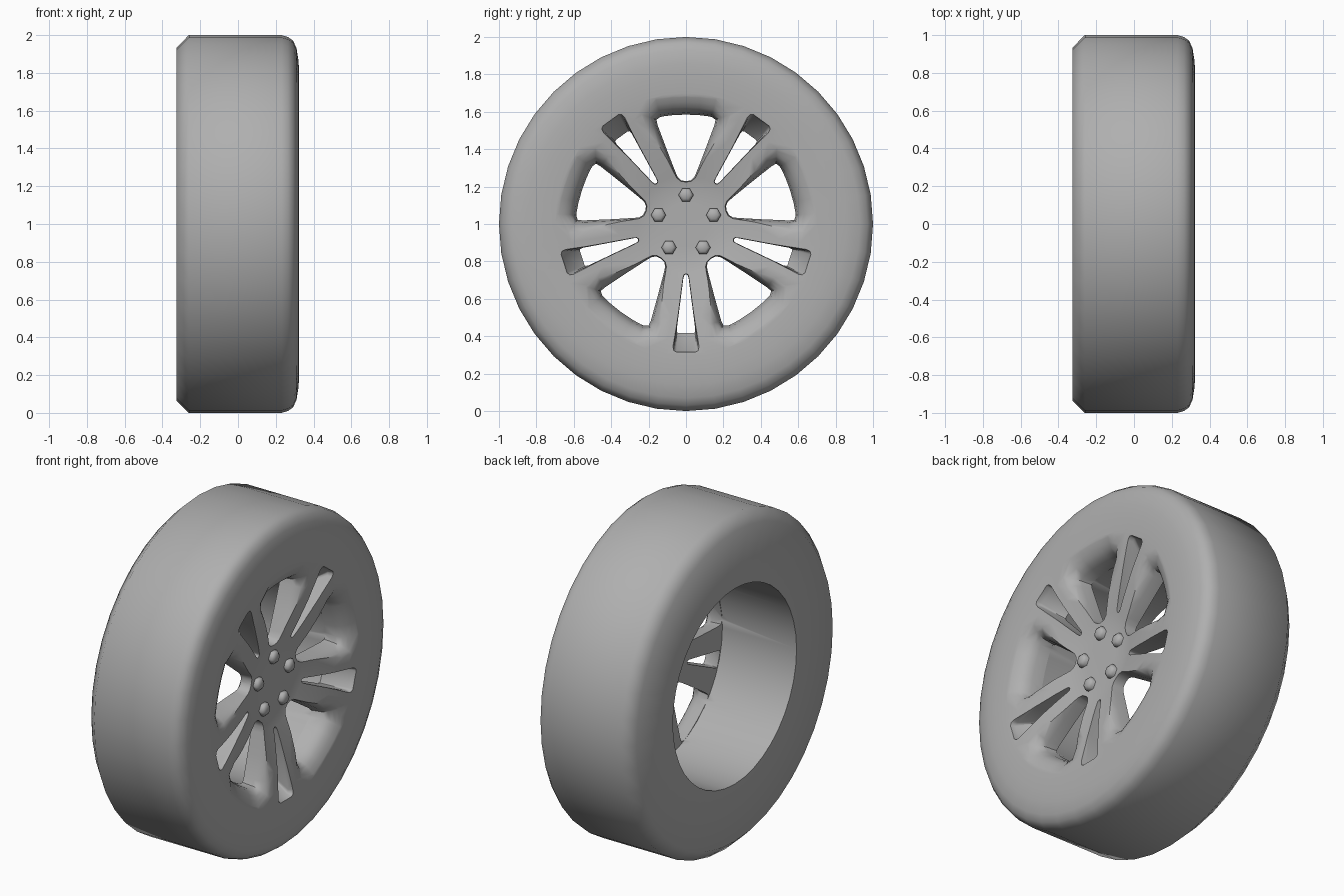
import bpy, bmesh
from math import sin, cos, radians, pi
from mathutils import Vector

if "Cube" in bpy.data.objects:
    bpy.data.objects.remove(bpy.data.objects["Cube"])

CENTRE_Z = 1.0
SEGMENTS = 40

grey = bpy.data.materials.new("dark_grey")
grey.diffuse_color = (0.43, 0.43, 0.43, 1)
grey.use_nodes = True
grey.node_tree.nodes["Principled BSDF"].inputs["Base Color"].default_value = grey.diffuse_color


def new_object(name, bm):
    bmesh.ops.recalc_face_normals(bm, faces=bm.faces)
    mesh = bpy.data.meshes.new(name)
    bm.to_mesh(mesh)
    bm.free()
    mesh.materials.append(grey)
    obj = bpy.data.objects.new(name, mesh)
    bpy.context.collection.objects.link(obj)
    return obj


def smooth(obj, degrees):
    bpy.ops.object.select_all(action='DESELECT')
    obj.select_set(True)
    bpy.context.view_layer.objects.active = obj
    bpy.ops.object.shade_smooth_by_angle(angle=radians(degrees))


def place(x, r, t, angle):
    """Axial x, radial r, tangential t at a given wheel angle."""
    c, s = cos(angle), sin(angle)
    return Vector((x, r * c - t * s, CENTRE_Z + r * s + t * c))


def bridge(bm, a, b):
    n = len(a)
    for i in range(n):
        j = (i + 1) % n
        bm.faces.new(list(dict.fromkeys((a[i], a[j], b[j], b[i]))))


def revolve(name, profile):
    """(x, r) profile around the wheel axis; points at r=0 become poles."""
    bm = bmesh.new()
    rings = []
    for x, r in profile:
        if r == 0:
            rings.append([bm.verts.new(place(x, 0, 0, 0))] * SEGMENTS)
        else:
            rings.append([bm.verts.new(place(x, r, 0, 2 * pi * i / SEGMENTS))
                          for i in range(SEGMENTS)])
    for a, b in zip(rings, rings[1:]):
        bridge(bm, a, b)
    return new_object(name, bm)


def grow(points, d):
    """Offset an outline outward, less so near the hub."""
    out, n = [], len(points)
    for i in range(n):
        tangent = (Vector(points[(i + 1) % n]) - Vector(points[i - 1])).normalized()
        normal = Vector((tangent.y, -tangent.x))
        out.append(Vector(points[i]) - normal * d * min(1, points[i][0] / 0.5))
    return out


def loft(bm, layers):
    """Loft rings of points into a closed solid."""
    rings = [[bm.verts.new(p) for p in layer] for layer in layers]
    for a, b in zip(rings, rings[1:]):
        bridge(bm, a, b)
    bm.faces.new(rings[0])
    bm.faces.new(rings[-1])


def mirrored(half):
    return half + [(r, -t) for r, t in reversed(half) if t > 0]


# Tyre, barrel and dished face as one turned solid
wheel = revolve("wheel", [
    (0.17, 0), (0.17, 0.59), (-0.325, 0.59), (-0.325, 0.935),
    (-0.26, 1.0), (0.23, 1.0), (0.265, 0.99), (0.292, 0.97), (0.31, 0.93),
    (0.321, 0.86), (0.323, 0.80), (0.323, 0.70), (0.313, 0.62), (0.295, 0.50),
    (0.268, 0.36), (0.245, 0.26), (0.232, 0.20), (0.23, 0.12), (0.23, 0)])

# Large windows between spoke pairs, flared toward the front
window = mirrored([(0.23, 0), (0.234, 0.025), (0.25, 0.043), (0.28, 0.056), (0.40, 0.102),
                   (0.53, 0.15), (0.557, 0.156), (0.572, 0.135), (0.58, 0.07), (0.583, 0)])
window_layers = [(x, grow(window, d)) for x, d in
                 ((0.10, 0), (0.17, 0.002), (0.235, 0.012), (0.265, 0.024),
                  (0.288, 0.042), (0.306, 0.068), (0.319, 0.095), (0.335, 0.14))]

# Narrow slots splitting each spoke pair
slot_back = mirrored([(0.27, 0.004), (0.275, 0.010), (0.29, 0.014), (0.56, 0.049),
                      (0.575, 0.047), (0.58, 0.038)])
slot_front = mirrored([(0.265, 0.004), (0.27, 0.012), (0.29, 0.017), (0.655, 0.063),
                       (0.672, 0.060), (0.678, 0.050)])
slot_layers = [(0.10, slot_back), (0.165, slot_back), (0.29, slot_front),
               (0.34, grow(slot_front, 0.012))]

# Cut all openings at once
bm = bmesh.new()
for k in range(5):
    for layers, start in ((window_layers, 90), (slot_layers, -90)):
        a = radians(start + 72 * k)
        loft(bm, [[place(x, r, t, a) for r, t in pts] for x, pts in layers])
cutter = new_object("openings_cutter", bm)
cutter.hide_render = True
bpy.context.view_layer.objects.active = wheel
mod = wheel.modifiers.new("cut", 'BOOLEAN')
mod.operation = 'DIFFERENCE'
mod.solver = 'EXACT'
mod.object = cutter
bpy.ops.object.modifier_apply(modifier=mod.name)
bpy.data.objects.remove(cutter)
smooth(wheel, 50)

# Hexagonal wheel bolts with chamfered heads
for k in range(5):
    centre = place(0, 0.155, 0, radians(90 + 72 * k))
    bm = bmesh.new()
    loft(bm, [[centre + Vector((x, rad * cos(pi / 3 * i), rad * sin(pi / 3 * i)))
               for i in range(6)]
              for x, rad in ((0.21, 0.04), (0.25, 0.04), (0.262, 0.024))])
    smooth(new_object("bolt", bm), 75)
